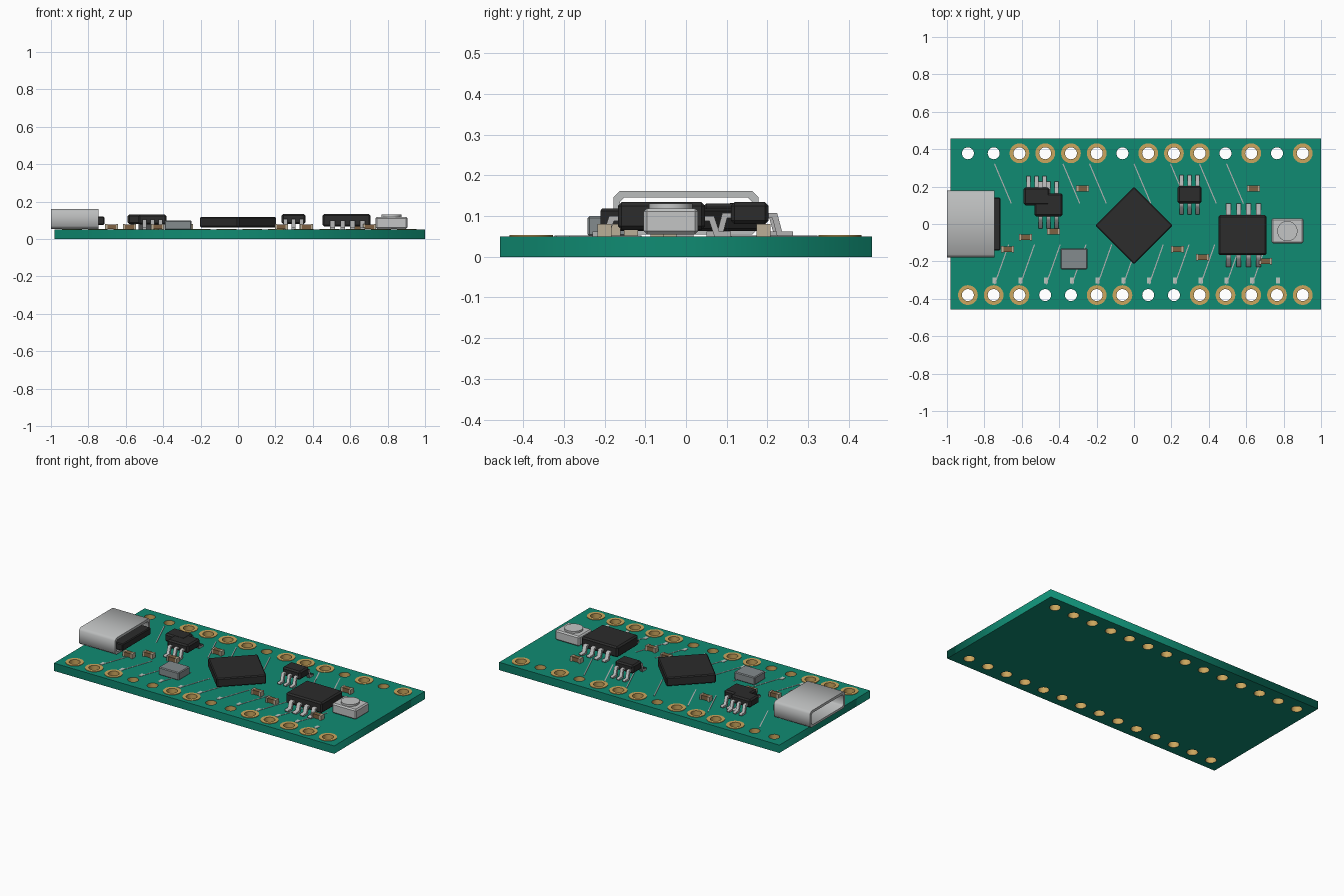
import bpy, bmesh, math
from mathutils import Matrix, Vector

cube = bpy.data.objects.get("Cube")
if cube:
    bpy.data.objects.remove(cube, do_unlink=True)


def material(name, r, g, b):
    m = bpy.data.materials.new(name)
    m.use_nodes = True
    m.diffuse_color = (r, g, b, 1)
    m.node_tree.nodes["Principled BSDF"].inputs["Base Color"].default_value = (r, g, b, 1)
    return m


GREEN = material("board green", 0.005, 0.26, 0.17)
GOLD = material("pad gold", 0.60, 0.38, 0.11)
BLACK = material("chip black", 0.025, 0.025, 0.025)
STEEL = material("shell steel", 0.50, 0.51, 0.51)
PIN = material("pin silver", 0.45, 0.45, 0.45)
GREY = material("crystal grey", 0.23, 0.26, 0.27)
PALE = material("button pale grey", 0.55, 0.56, 0.56)
BROWN = material("capacitor brown", 0.21, 0.12, 0.055)
TAN = material("capacitor end tan", 0.50, 0.43, 0.31)
PRINT = material("print pale", 0.50, 0.58, 0.53)


def add_object(name, mesh, mat):
    mesh.materials.clear()
    mesh.materials.append(mat)
    ob = bpy.data.objects.new(name, mesh)
    bpy.context.collection.objects.link(ob)
    return ob


def boxes(name, items, mat, bevel=0):
    """Each item: centre, size, optional turn about z; all joined in one mesh."""
    bm = bmesh.new()
    for centre, size, *turn in items:
        m = Matrix.Translation(centre) @ Matrix.Rotation(turn[0] if turn else 0, 4, 'Z')
        bmesh.ops.create_cube(bm, size=1, matrix=m @ Matrix.Diagonal((*size, 1)))
    if bevel:
        bmesh.ops.bevel(bm, geom=bm.edges[:], offset=bevel, segments=1, affect='EDGES')
    mesh = bpy.data.meshes.new(name)
    bm.to_mesh(mesh)
    bm.free()
    return add_object(name, mesh, mat)


def span(x0, x1, y0, y1, z0, z1):
    return ((x0 + x1) / 2, (y0 + y1) / 2, (z0 + z1) / 2), (x1 - x0, y1 - y0, z1 - z0)


def prism(name, outlines, lo, hi, mat, along_x=False):
    """Extrude closed outlines from lo to hi; inner outlines become holes."""
    cu = bpy.data.curves.new(name, 'CURVE')
    cu.dimensions = '2D'
    cu.fill_mode = 'BOTH'
    cu.extrude = (hi - lo) / 2
    for pts in outlines:
        s = cu.splines.new('POLY')
        s.points.add(len(pts) - 1)
        for p, (a, b) in zip(s.points, pts):
            p.co = (a, b, 0, 1)
        s.use_cyclic_u = True
    tmp = bpy.data.objects.new("temporary", cu)
    bpy.context.collection.objects.link(tmp)
    deps = bpy.context.evaluated_depsgraph_get()
    mesh = bpy.data.meshes.new_from_object(tmp.evaluated_get(deps))
    bpy.data.objects.remove(tmp, do_unlink=True)
    mesh.transform(Matrix.Translation((0, 0, (lo + hi) / 2)))
    if along_x:
        mesh.transform(Matrix(((0, 0, 1, 0), (1, 0, 0, 0), (0, 1, 0, 0), (0, 0, 0, 1))))
    bm = bmesh.new()
    bm.from_mesh(mesh)
    bmesh.ops.remove_doubles(bm, verts=bm.verts, dist=0.00005)
    bmesh.ops.recalc_face_normals(bm, faces=bm.faces)
    bm.to_mesh(mesh)
    bm.free()
    mesh.name = name
    return add_object(name, mesh, mat)


def circle(x, y, r, n=24):
    return [(x + r * math.cos(i * math.tau / n), y + r * math.sin(i * math.tau / n))
            for i in range(n)]


def cut_rect(a0, a1, b0, b1, c):
    return [(a0 + c, b0), (a1 - c, b0), (a1, b0 + c), (a1, b1 - c),
            (a1 - c, b1), (a0 + c, b1), (a0, b1 - c), (a0, b0 + c)]


# Board with two rows of plated holes
TOP = 0.05
PITCH, HOLE = 0.1377, 0.032
holes = [(-0.888 + i * PITCH, y) for y in (0.378, -0.38) for i in range(14)]
board = prism("board", [[(-0.98, -0.457), (1, -0.457), (1, 0.457), (-0.98, 0.457)]]
              + [circle(x, y, HOLE) for x, y in holes], 0, TOP, GREEN)
board.data.materials.append(GOLD)
for f in board.data.polygons:
    if abs(f.normal.z) < 0.5 and any((f.center.xy - Vector(h)).length < HOLE + 0.005 for h in holes):
        f.material_index = 1

# Gold pads around some of the holes
ringed = "00111101110101" + "11100110011111"
for (x, y), on in zip(holes, ringed):
    if on == "1":
        prism("gold_pad", [circle(x, y, 0.053), circle(x, y, HOLE)], TOP, TOP + 0.003, GOLD)

# Thin traces and small print marks beside the pins
traces = []


def trace(x0, y0, x1, y1):
    a, b = Vector((x0, y0)), Vector((x1, y1))
    d = b - a
    traces.append(((*((a + b) / 2), TOP + 0.001), (d.length, 0.006, 0.002), math.atan2(d.y, d.x)))


for x in (-0.746, -0.38, -0.238, 0.0, 0.195, 0.35, 0.495):
    trace(x, 0.322, x + 0.09, 0.11)
for i in range(11):
    x = -0.745 + i * PITCH
    trace(x, -0.322, x + 0.075, -0.11)
boxes("traces", traces, PIN)
boxes("pin_marks", [((-0.745 + i * PITCH, -0.302, TOP + 0.001), (0.022, 0.034, 0.002))
                    for i in range(12)], PRINT)

# Socket: open steel tube with a dark tongue
prism("socket_shell", [cut_rect(-0.178, 0.178, 0.055, 0.161, 0.015),
                       cut_rect(-0.162, 0.162, 0.069, 0.145, 0.01)], -1.0, -0.745, STEEL, True)
boxes("socket_tongue", [span(-0.80, -0.715, -0.142, 0.142, 0.075, 0.12)], BLACK, 0.005)

# Main chip, turned to a diamond
boxes("main_chip", [((0, -0.008, 0.091), (0.292, 0.292, 0.056), math.pi / 4)], BLACK, 0.006)


def chip(name, x0, x1, y0, y1, z0, z1, leg_xs, reach, width, sides=(1, -1)):
    """Black body with bent legs along the front and back sides."""
    boxes(name + "_body", [span(x0, x1, y0, y1, z0, z1)], BLACK, 0.009)
    mid, half, t = (y0 + y1) / 2, (y1 - y0) / 2, 0.012
    zm = (z0 + z1) / 2
    bend = half + reach * 0.35
    foot = half + reach * 0.55
    shape = [(half - 0.02, zm), (bend, zm), (foot, TOP + t), (half + reach, TOP + t),
             (half + reach, TOP), (foot - t, TOP), (bend - t, zm - t), (half - 0.02, zm - t)]
    for s in sides:
        for x in leg_xs:
            prism(name + "_leg", [[(mid + s * a, b) for a, b in shape]],
                  x - width / 2, x + width / 2, PIN, True)


chip("large_chip", 0.452, 0.709, -0.167, 0.047, 0.066, 0.134,
     (0.505, 0.56, 0.612, 0.666), 0.063, 0.026)
chip("small_chip", 0.233, 0.361, 0.11, 0.203, 0.08, 0.134, (0.254, 0.297, 0.34), 0.06, 0.02)
chip("rear_left_chip", -0.59, -0.452, 0.1, 0.196, 0.08, 0.132,
     (-0.564, -0.521, -0.478), 0.06, 0.02, (1,))
chip("front_left_chip", -0.532, -0.382, 0.041, 0.164, 0.078, 0.131,
     (-0.5, -0.457, -0.414), 0.064, 0.02)

# Crystal
boxes("crystal", [span(-0.393, -0.249, -0.242, -0.13, TOP, 0.1)], GREY, 0.005)

# Push button
boxes("button_base", [span(0.735, 0.906, -0.104, 0.03, 0.055, 0.119)], PALE, 0.008)
prism("button_cap", [circle(0.82, -0.038, 0.054, 32)], 0.11, 0.131, PALE)

# Capacitors: brown body between tan ends
spots = [(-0.275, 0.19), (-0.676, -0.135), (-0.58, -0.07), (-0.43, -0.04),
         (0.232, -0.135), (0.366, -0.178), (0.703, -0.2), (0.639, 0.19)]
boxes("capacitor_bodies", [((x, y, 0.066), (0.052, 0.03, 0.026)) for x, y in spots], BROWN)
boxes("capacitor_ends", [((x + s * 0.029, y, 0.065), (0.012, 0.034, 0.03))
                         for x, y in spots for s in (-1, 1)], TAN)
